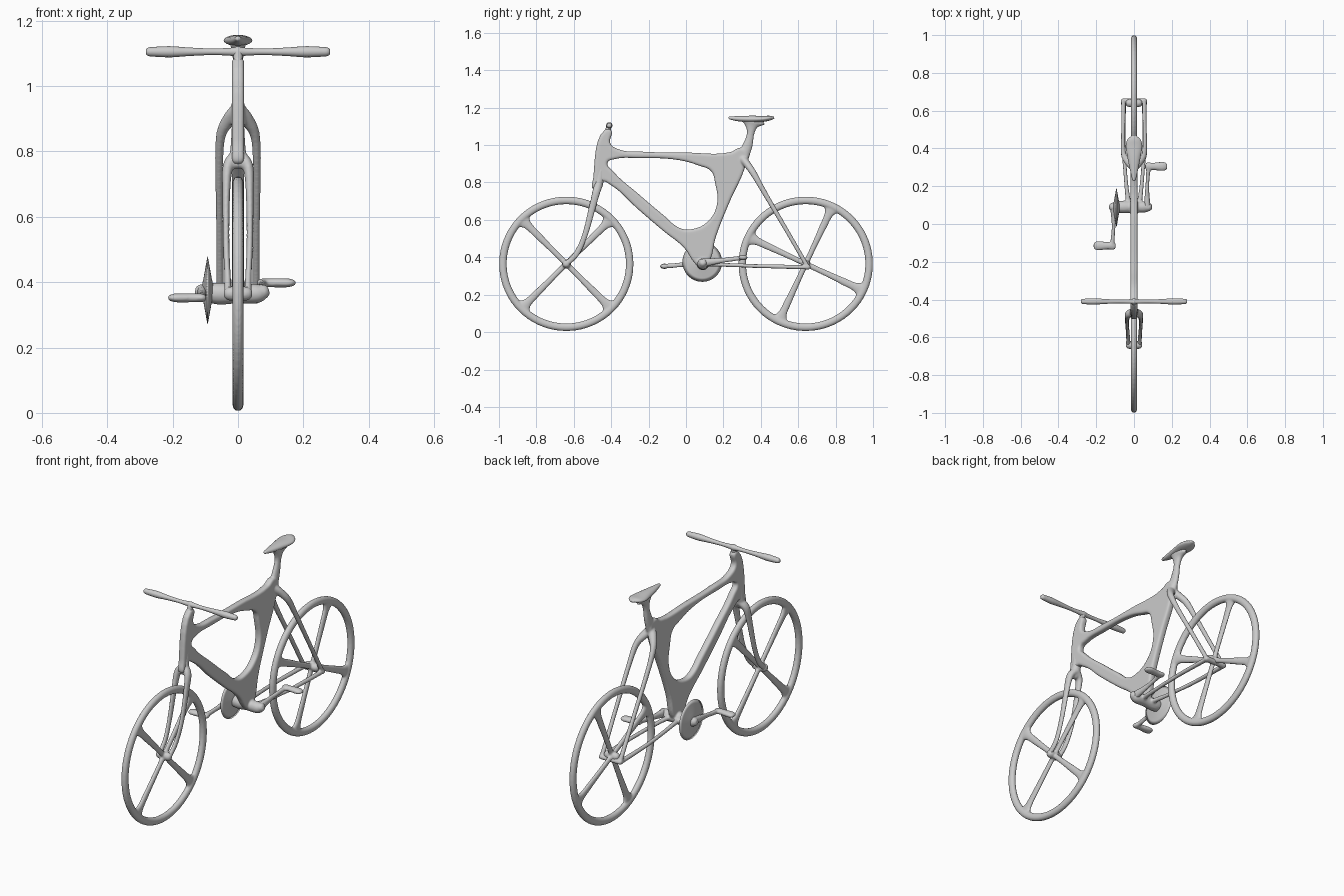
import bpy, bmesh, math
from mathutils import Vector, Matrix

if "Cube" in bpy.data.objects:
    bpy.data.objects.remove(bpy.data.objects["Cube"])

grey = bpy.data.materials.new("plain_grey")
grey.use_nodes = True
colour = (0.6, 0.6, 0.6, 1)
grey.diffuse_color = colour
grey.node_tree.nodes["Principled BSDF"].inputs["Base Color"].default_value = colour


def spline(keys, steps=6):
    """Smooth a list of (x, y, z, half width, half depth) keys."""
    out = []
    for i in range(len(keys) - 1):
        p0, p1, p2, p3 = (keys[max(0, min(len(keys) - 1, i + k))] for k in (-1, 0, 1, 2))
        for s in range(steps):
            t = s / steps
            out.append([b + 0.5 * t * (c - a + t * (2 * a - 5 * b + 4 * c - d + t * (3 * (b - c) + d - a)))
                        for a, b, c, d in zip(p0, p1, p2, p3)])
    return out + [list(keys[-1])]


def tube(bm, keys, sides=14):
    """Sweep an oval along a path, with rounded ends."""
    pts = spline(keys)
    pos = [Vector(p[:3]) for p in pts]
    along = (pos[-1] - pos[0]).normalized()
    ref = Vector((1, 0, 0)) if abs(along.x) < 0.8 else Vector((0, 0, 1))
    stations = []
    for i, p in enumerate(pts):
        t = (pos[min(i + 1, len(pos) - 1)] - pos[max(i - 1, 0)]).normalized()
        stations.append((pos[i], t, p[3], p[4]))
    for end, sign in ((0, -1), (-1, 1)):
        c, t, a, b = stations[end]
        for lift, shrink in ((0.5, 0.85), (0.85, 0.5)):
            cap = (c + t * sign * lift * min(a, b), t, a * shrink, b * shrink)
            stations.insert(0, cap) if sign < 0 else stations.append(cap)
    rings = []
    for c, t, a, b in stations:
        u = (ref - t * ref.dot(t)).normalized()
        v = t.cross(u)
        rings.append([bm.verts.new(c + u * a * math.cos(k * math.tau / sides) + v * b * math.sin(k * math.tau / sides))
                      for k in range(sides)])
    for r, s in zip(rings, rings[1:]):
        for k in range(sides):
            n = (k + 1) % sides
            bm.faces.new((r[k], r[n], s[n], s[k]))
    bm.faces.new(rings[0][::-1])
    bm.faces.new(rings[-1])


def lathe(bm, profile, centre, closed=False, steps=72):
    """Spin an (x, radius) profile around the x axis."""
    rings = [[bm.verts.new((centre[0] + x, centre[1] + r * math.cos(i * math.tau / steps),
                            centre[2] + r * math.sin(i * math.tau / steps))) for x, r in profile]
             for i in range(steps)]
    count = len(profile)
    for i in range(steps):
        r, s = rings[i], rings[(i + 1) % steps]
        for k in range(count if closed else count - 1):
            n = (k + 1) % count
            bm.faces.new((r[k], r[n], s[n], s[k]))
    if not closed:
        bm.faces.new([r[0] for r in rings])
        bm.faces.new([r[-1] for r in rings])


def finish(name, bm, blend=0):
    """Turn a bmesh into a smooth object, melting joints when blend is set."""
    bmesh.ops.recalc_face_normals(bm, faces=bm.faces)
    mesh = bpy.data.meshes.new(name)
    bm.to_mesh(mesh)
    bm.free()
    mesh.materials.clear()
    mesh.materials.append(grey)
    mesh.shade_smooth()
    obj = bpy.data.objects.new(name, mesh)
    bpy.context.collection.objects.link(obj)
    if blend:
        rm = obj.modifiers.new("merge", "REMESH")
        rm.mode, rm.voxel_size, rm.use_smooth_shade = "VOXEL", blend, True
        sm = obj.modifiers.new("soften", "SMOOTH")
        sm.factor, sm.iterations = 0.5, 5
    return obj


def plate(bm, loops, half, edge):
    """Rounded plate in the side plane; later loops are holes."""
    cu = bpy.data.curves.new("plate", "CURVE")
    cu.dimensions, cu.fill_mode = "2D", "BOTH"
    cu.extrude, cu.bevel_depth, cu.bevel_resolution, cu.offset = half - edge, edge, 3, -edge
    for loop in loops:
        sp = cu.splines.new("BEZIER")
        sp.bezier_points.add(len(loop) - 1)
        sp.use_cyclic_u, sp.resolution_u = True, 6
        for bp, (y, z) in zip(sp.bezier_points, loop):
            bp.co = (y, z, 0)
            bp.handle_left_type = bp.handle_right_type = "AUTO"
    obj = bpy.data.objects.new("plate", cu)
    bpy.context.collection.objects.link(obj)
    mesh = bpy.data.meshes.new_from_object(obj.evaluated_get(bpy.context.evaluated_depsgraph_get()))
    mesh.transform(Matrix(((0, 0, 1, 0), (1, 0, 0, 0), (0, 1, 0, 0), (0, 0, 0, 1))))
    bm.from_mesh(mesh)
    bpy.data.objects.remove(obj)
    bmesh.ops.remove_doubles(bm, verts=bm.verts, dist=0.0002)


# Wheels: rim, four flared spokes and a hub
for name, y, turn in (("front_wheel", -0.64, 45), ("rear_wheel", 0.64, 65)):
    bm = bmesh.new()
    rim = [(0.017 * math.cos(a), 0.339 + 0.021 * math.sin(a)) for a in (i * math.tau / 14 for i in range(14))]
    lathe(bm, rim, (0, y, 0.365), closed=True)
    for i in range(4):
        a = math.radians(turn + 90 * i)
        shape = ((0, .011, .015), (.1, .011, .016), (.22, .011, .02), (.29, .012, .024), (.325, .013, .045))
        tube(bm, [(0, y + d * math.cos(a), 0.365 + d * math.sin(a), w, h) for d, w, h in shape])
    tube(bm, [(-.025, y, .365, .022, .022), (.025, y, .365, .022, .022)])
    finish(name, bm, 0.005)

# Main frame: one rounded plate with a large opening
bm = bmesh.new()
outline = [(-.435, 1.08), (-.40, 1.08), (-.405, 1.01), (-.36, .977), (-.24, .965), (0, .96), (.24, .963),
           (.29, .985), (.33, .96), (.315, .88), (.235, .70), (.16, .51), (.12, .37), (.085, .34), (.05, .365),
           (-.01, .45), (-.12, .54), (-.26, .66), (-.40, .785), (-.45, .805), (-.49, .76), (-.495, .83)]
opening = [(-.42, .905), (-.38, .925), (-.25, .93), (-.04, .92), (.07, .89), (.135, .86), (.155, .80), (.165, .68),
           (.115, .59), (.03, .55), (-.03, .555), (-.12, .625), (-.25, .735), (-.39, .86)]
plate(bm, [outline, opening], 0.019, 0.012)

# Seat post and bottom bracket
tube(bm, [(0, .30, .93, .02, .035), (0, .33, 1.0, .016, .027), (0, .345, 1.06, .015, .02),
          (0, .35, 1.10, .018, .035), (0, .355, 1.125, .024, .07)])
tube(bm, [(-.11, .09, .37, .025, .025), (-.06, .09, .365, .034, .034), (0, .09, .365, .03, .03),
          (.055, .09, .365, .03, .03), (.075, .09, .37, .024, .024)])

# Rear stays, mirrored, and the rear axle
for s in (-1, 1):
    tube(bm, [(0, .30, .93, .022, .022), (s * .025, .325, .90, .022, .02), (s * .052, .36, .85, .015, .018),
              (s * .058, .42, .745, .012, .014), (s * .056, .54, .54, .011, .012), (s * .055, .65, .35, .012, .012)])
    tube(bm, [(s * .025, .09, .365, .016, .014), (s * .04, .20, .36, .011, .011), (s * .055, .42, .352, .011, .011),
              (s * .055, .65, .347, .014, .012)])
tube(bm, [(-.058, .65, .348, .014, .016), (.058, .65, .348, .014, .016)])
finish("frame", bm, 0.005)

# Fork: crown and two mirrored legs
bm = bmesh.new()
tube(bm, [(0, -.42, 1.08, .014, .015), (0, -.445, .95, .017, .022), (0, -.46, .83, .022, .026), (0, -.475, .765, .03, .02)])
for s in (-1, 1):
    tube(bm, [(0, -.465, .79, .02, .022), (s * .03, -.478, .755, .017, .022), (s * .036, -.50, .67, .012, .019),
              (s * .036, -.54, .52, .010, .016), (s * .032, -.585, .42, .010, .016), (s * .03, -.64, .365, .012, .015)])
tube(bm, [(-.034, -.64, .365, .012, .012), (.034, -.64, .365, .012, .012)])
finish("fork", bm, 0.005)

# Handlebar with swollen grips
bm = bmesh.new()
half = [(.025, .012), (.08, .010), (.15, .013), (.21, .017), (.27, .014)]
bar = [(-x, r) for x, r in reversed(half)] + [(0, .015)] + half
tube(bm, [(x, -.41, 1.105, r, r) for x, r in bar])
tube(bm, [(0, -.42, 1.06, .015, .016), (0, -.411, 1.108, .014, .014)])
finish("handlebar", bm)

# Saddle: narrow nose, wide tail
bm = bmesh.new()
tube(bm, [(0, .235, 1.145, .009, .008), (0, .28, 1.141, .02, .014), (0, .35, 1.139, .034, .018),
          (0, .41, 1.14, .044, .016), (0, .445, 1.144, .036, .013), (0, .465, 1.146, .016, .008)], 20)
finish("saddle", bm)

# Chainring: lens-shaped disc
bm = bmesh.new()
lathe(bm, [(-.018, .012), (-.012, .04), (-.004, .085), (0, .106), (.004, .085), (.012, .04), (.018, .012)], (-.093, .087, .375))
finish("chainring", bm)

# Cranks with pedals
for name, s, root, end_y, end_z in (("left_crank", 1, .07, .305, .398), ("right_crank", -1, .108, -.115, .352)):
    bm = bmesh.new()
    mid = (.09 + end_y) / 2
    x = s * root
    tube(bm, [(x, .09, .37, .019, .024), (x, mid, (.37 + end_z) / 2, .010, .014), (x + s * .008, end_y, end_z, .012, .013)])
    tube(bm, [(x, end_y, end_z, .013, .022), (x + s * .035, end_y, end_z, .014, .020),
              (x + s * .08, end_y, end_z, .014, .025), (x + s * .098, end_y, end_z, .010, .021)])
    finish(name, bm, 0.005)
